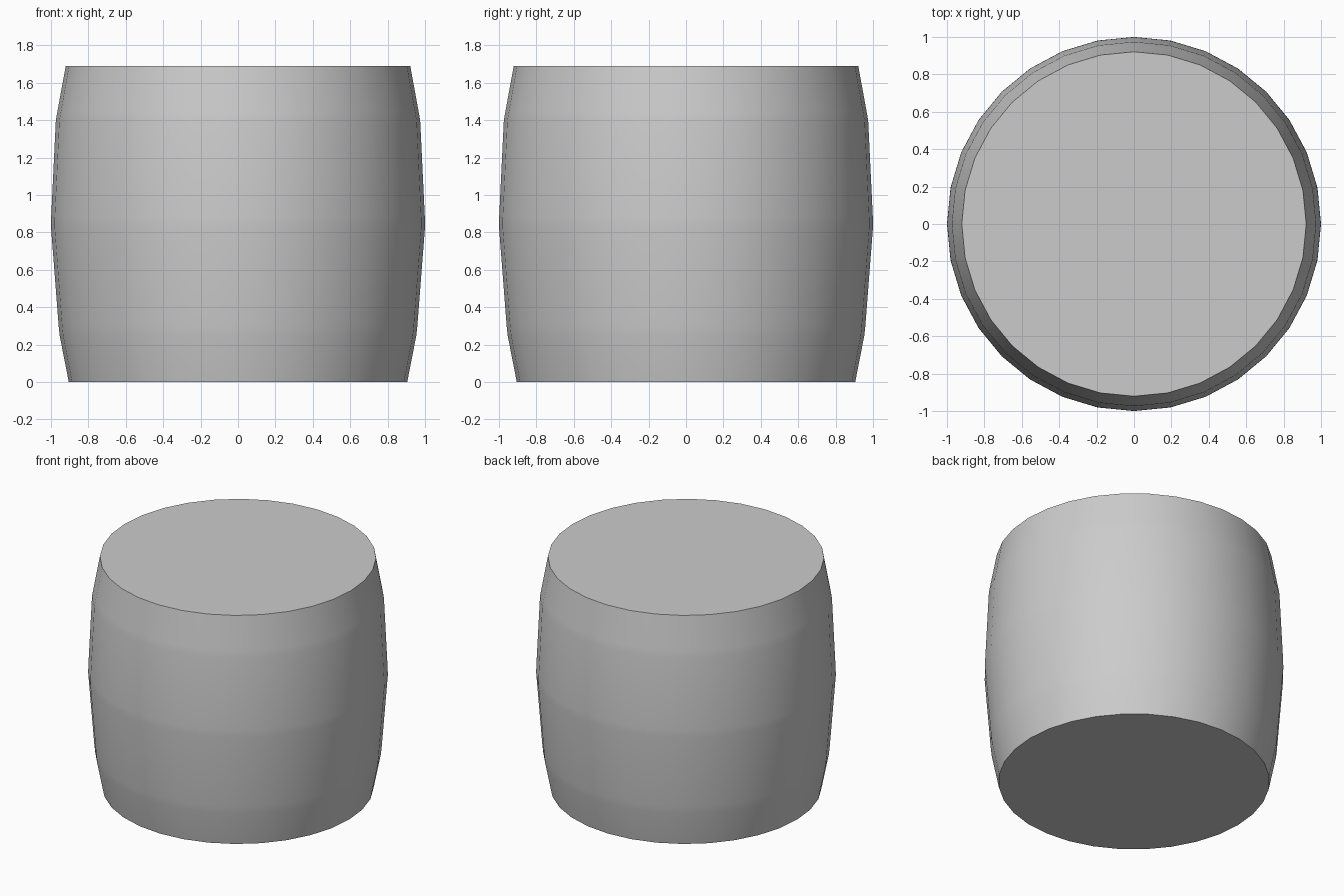
import bpy, bmesh, math

if "Cube" in bpy.data.objects:
    bpy.data.objects.remove(bpy.data.objects["Cube"])

SIDES = 32
# barrel profile: (radius, height), with tight loop pairs at each hoop line
PROFILE = [(0.903, 0.0), (0.951, 0.245), (0.957, 0.30), (0.998, 0.83),
           (0.997, 0.88), (0.972, 1.40), (0.963, 1.45), (0.919, 1.69)]

bm = bmesh.new()
rings = []
for r, z in PROFILE:
    r = r / 0.998
    rings.append([bm.verts.new((r * math.cos(2 * math.pi * i / SIDES),
                                r * math.sin(2 * math.pi * i / SIDES), z))
                  for i in range(SIDES)])

# curved side wall
for low, high in zip(rings, rings[1:]):
    for i in range(SIDES):
        j = (i + 1) % SIDES
        bm.faces.new((low[i], low[j], high[j], high[i])).smooth = True

# flat lid and base
bm.faces.new(rings[-1])
bm.faces.new(rings[0][::-1])
for ring in (rings[0], rings[-1]):
    for i in range(SIDES):
        bm.edges.get((ring[i], ring[(i + 1) % SIDES])).smooth = False

mesh = bpy.data.meshes.new("barrel")
bm.to_mesh(mesh)
bm.free()
barrel = bpy.data.objects.new("barrel", mesh)
bpy.context.collection.objects.link(barrel)
